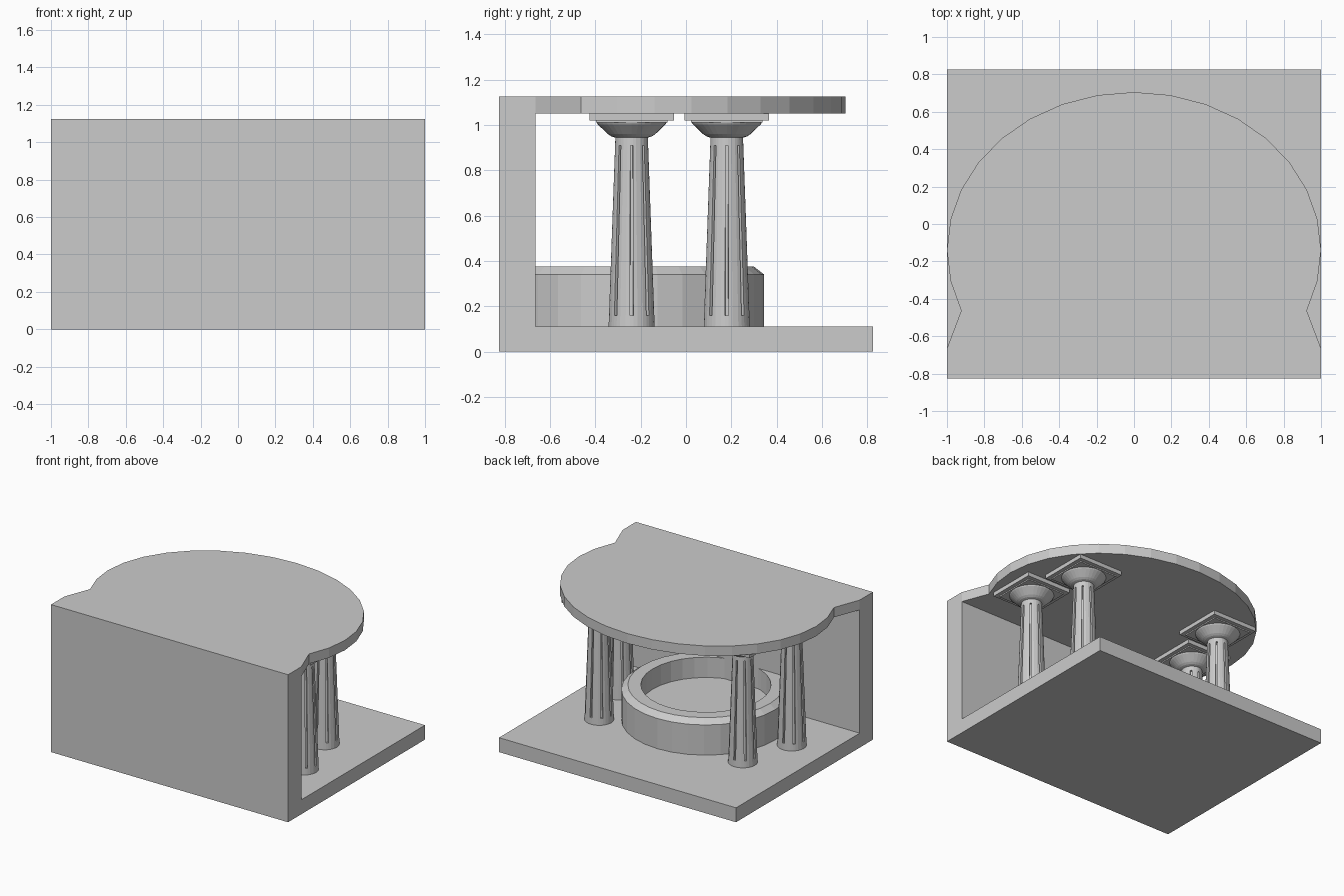
import bpy, bmesh
from math import cos, sin, pi, radians

if "Cube" in bpy.data.objects:
    bpy.data.objects.remove(bpy.data.objects["Cube"])


def finish(name, bm):
    bmesh.ops.remove_doubles(bm, verts=bm.verts, dist=1e-5)
    bmesh.ops.recalc_face_normals(bm, faces=bm.faces)
    me = bpy.data.meshes.new(name)
    bm.to_mesh(me)
    bm.free()
    ob = bpy.data.objects.new(name, me)
    bpy.context.collection.objects.link(ob)
    return ob


def prism(name, pts, direction):
    bm = bmesh.new()
    f = bm.faces.new([bm.verts.new(p) for p in pts])
    r = bmesh.ops.extrude_face_region(bm, geom=[f], use_keep_orig=True)
    vs = [g for g in r["geom"] if isinstance(g, bmesh.types.BMVert)]
    bmesh.ops.translate(bm, vec=direction, verts=vs)
    return finish(name, bm)


def skin(bm, rings, cap=False):
    rows = [[bm.verts.new(p) for p in ring] for ring in rings]
    n = len(rows[0])
    for a, b in zip(rows, rows[1:]):
        for i in range(n):
            j = (i + 1) % n
            bm.faces.new((a[i], a[j], b[j], b[i]))
    if cap:
        bm.faces.new(rows[0])
        bm.faces.new(rows[-1])


def circle(r, z, cx=0, cy=0, n=32):
    return [(cx + r * cos(2 * pi * i / n), cy + r * sin(2 * pi * i / n), z) for i in range(n)]


def block(name, cx, cy, half, z0, z1):
    pts = [(cx + sx * half, cy + sy * half, z0) for sx, sy in ((-1, -1), (1, -1), (1, 1), (-1, 1))]
    return prism(name, pts, (0, 0, z1 - z0))


# Floor and solid wall as one L-shaped section
section = [(-.825, 0), (.825, 0), (.825, .11), (-.665, .11), (-.665, 1.05), (-.825, 1.05)]
prism("floor_and_wall", [(-1, y, z) for y, z in section], (2, 0, 0))

# Rounded roof slab, notched where the curve meets the wall
arc = [(cos(i * pi / 16), -.14 + .845 * sin(i * pi / 16)) for i in range(-2, 19)]
outline = [(-1, -.665), (-1, -.825), (1, -.825), (1, -.665)] + arc
prism("roof_slab", [(x, y, 1.05) for x, y in outline], (0, 0, .075))

# Round basin, trimmed inside the wall
bm = bmesh.new()
basin = [(.585, .105), (.585, .34), (.54, .375), (.45, .375), (.45, .22)]
skin(bm, [circle(r, z, 0, -.24) for r, z in basin], cap=True)
bmesh.ops.bisect_plane(bm, geom=bm.verts[:] + bm.edges[:] + bm.faces[:],
                       plane_co=(0, -.67, 0), plane_no=(0, -1, 0), clear_outer=True)
finish("basin", bm)


# Fluted shaft ring: eight grooves of depth d
def shaft_ring(cx, cy, r, z, d):
    pts = []
    for k in range(8):
        for deg, rr in ((-4.5, r), (-4.5, r - d), (4.5, r - d), (4.5, r), (15, r), (30, r)):
            a = radians(45 * k + deg)
            pts.append((cx + rr * cos(a), cy + rr * sin(a), z))
    return pts


def column(name, cx, cy):
    def rad(z):
        return .102 - (z - .11) * .036
    bm = bmesh.new()
    rows = [(.105, 0), (.16, 0), (.16, .015), (.91, .015), (.91, 0), (.95, 0)]
    skin(bm, [shaft_ring(cx, cy, rad(z), z, d) for z, d in rows], cap=True)
    finish(name + "_shaft", bm)
    # Flared capital
    bm = bmesh.new()
    flare = [(.072, .944), (.09, .95), (.105, .96), (.15, 1.003), (.155, 1.012)]
    skin(bm, [circle(r, z, cx, cy) for r, z in flare], cap=True)
    finish(name + "_capital", bm)
    # Stepped square plates
    block(name + "_lower_plate", cx, cy, .158, 1.011, 1.021)
    block(name + "_upper_plate", cx, cy, .187, 1.02, 1.05)


for side, s in (("left", -1), ("right", 1)):
    column("front_column_" + side, s * .725, -.24)
    column("back_column_" + side, s * .606, .18)
